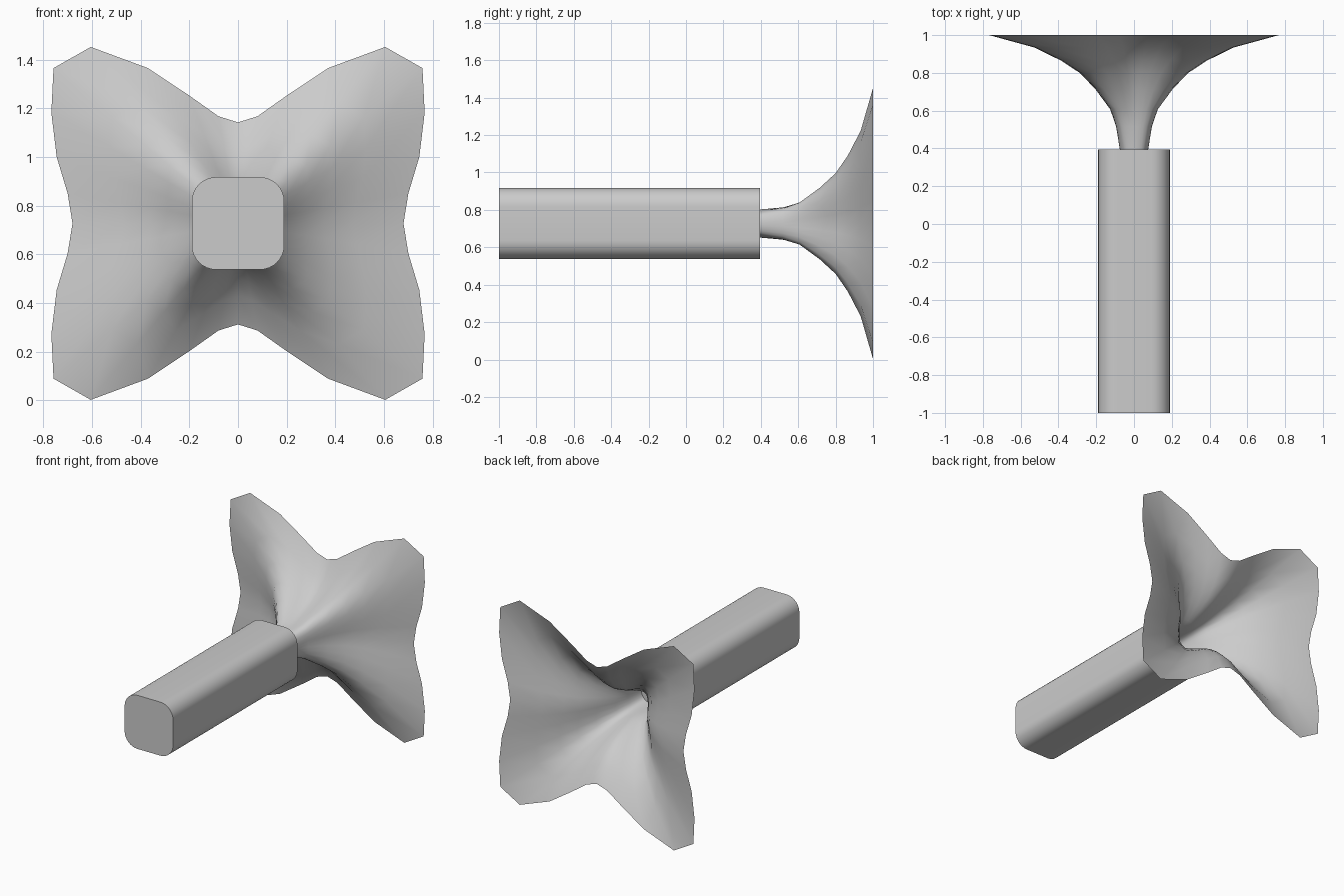
import bpy, bmesh, math

cube = bpy.data.objects.get("Cube")
if cube:
    bpy.data.objects.remove(cube)

CZ = 0.727  # height of the long axis

grey = bpy.data.materials.new("plain grey")
grey.use_nodes = True
colour = (0.6, 0.6, 0.6, 1)
grey.diffuse_color = colour
grey.node_tree.nodes["Principled BSDF"].inputs["Base Color"].default_value = colour


def loft(name, rings, caps, angle):
    """Skin closed rings of (x, y, z) points, optionally capping the ends."""
    bm = bmesh.new()
    loops = [[bm.verts.new(p) for p in ring] for ring in rings]
    n = len(loops[0])
    for a, b in zip(loops, loops[1:]):
        for i in range(n):
            j = (i + 1) % n
            bm.faces.new((a[i], a[j], b[j], b[i]))
    if caps:
        bm.faces.new(loops[0][::-1])
        bm.faces.new(loops[-1])
    bm.normal_update()
    mesh = bpy.data.meshes.new(name)
    bm.to_mesh(mesh)
    bm.free()
    mesh.materials.append(grey)
    obj = bpy.data.objects.new(name, mesh)
    bpy.context.collection.objects.link(obj)
    bpy.ops.object.select_all(action='DESELECT')
    obj.select_set(True)
    bpy.context.view_layer.objects.active = obj
    bpy.ops.object.shade_smooth_by_angle(angle=math.radians(angle))
    return obj


def four_way(quarter):
    """Mirror a quarter outline, running from +x to +z, into a full ring."""
    half = quarter + [(-x, z) for x, z in quarter[-2::-1]]
    return half + [(x, -z) for x, z in half[-2:0:-1]]


# Square handle with rounded long edges
HALF, RADIUS, STEPS = 0.19, 0.1, 8
inner = HALF - RADIUS
corner = [(inner + RADIUS * math.cos(t), inner + RADIUS * math.sin(t))
          for t in (math.pi / 2 * k / STEPS for k in range(STEPS + 1))]
section = four_way([(HALF, 0)] + corner + [(0, HALF)])
loft("handle", [[(x, y, CZ + z) for x, z in section] for y in (-1, 0.395)],
     True, 40)

# Flared horn: a small round neck opening into a four-lobed rim
rim = four_way([(0.68, 0), (0.70, 0.123), (0.745, 0.273), (0.767, 0.455),
                (0.758, 0.638), (0.605, 0.725), (0.37, 0.638),
                (0.20, 0.525), (0.08, 0.44), (0, 0.415)])
NECK = 0.075
flare = [(0.395, 0), (0.517, 0.033), (0.608, 0.083), (0.715, 0.2),
         (0.80, 0.317), (0.865, 0.458), (0.934, 0.657), (1.0, 1.0)]
rings = []
for y, f in flare:
    ring = []
    for x, z in rim:
        k = NECK / math.hypot(x, z) * (1 - f) + f
        ring.append((x * k, y, CZ + z * k))
    rings.append(ring)
loft("flared_horn", rings, False, 60)
